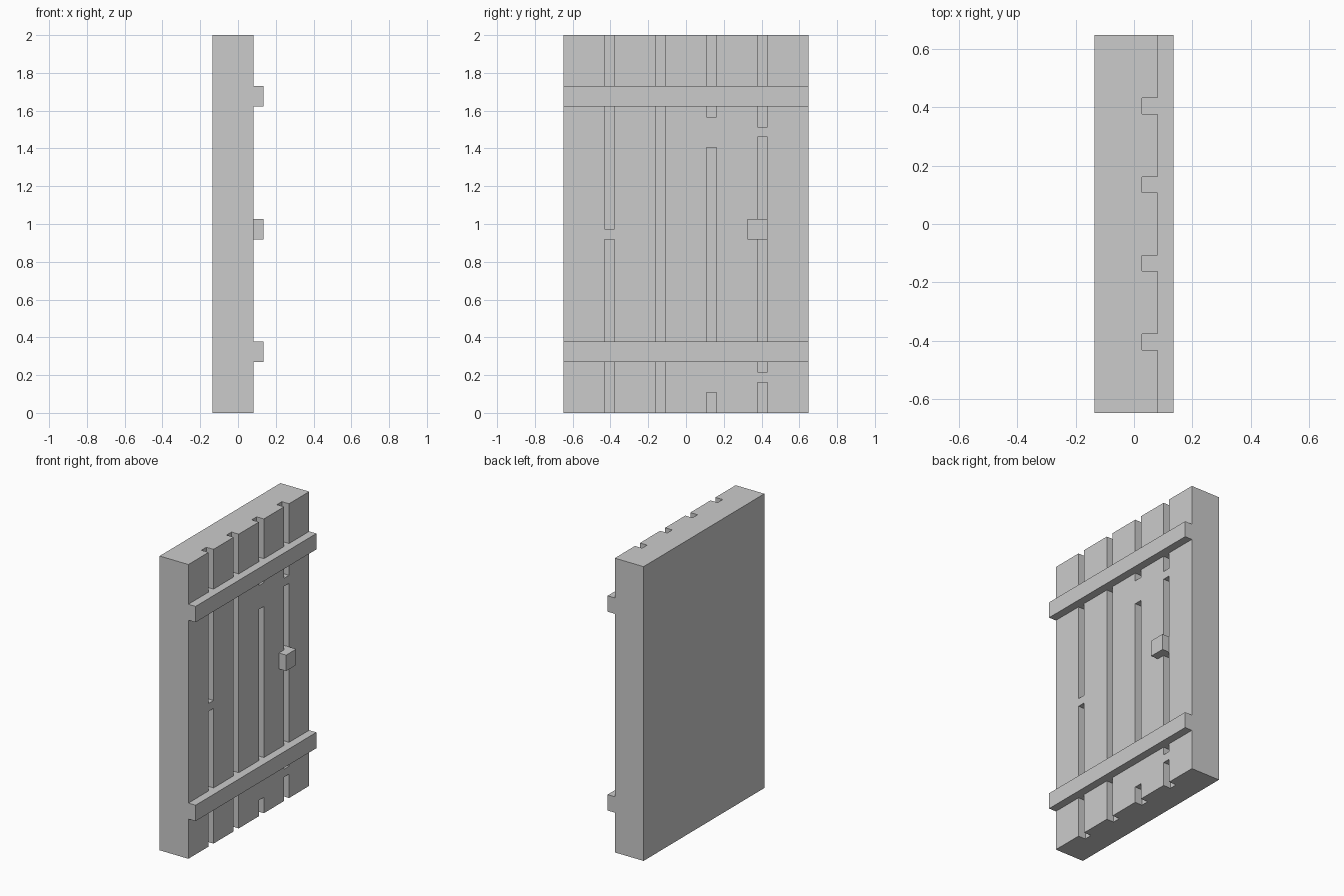
import bpy
import bmesh
from mathutils import Matrix, Vector

if "Cube" in bpy.data.objects:
    bpy.data.objects.remove(bpy.data.objects["Cube"])

U = 2 / 37  # grid unit: the door is 37 units tall


def add_box(bm, x, y, z):
    """Add a box from (min, max) ranges given in grid units."""
    lo, hi = Vector((x[0], y[0], z[0])) * U, Vector((x[1], y[1], z[1])) * U
    bmesh.ops.create_cube(
        bm, size=1,
        matrix=Matrix.Translation((lo + hi) / 2) @ Matrix.Diagonal((*(hi - lo), 1)))


def make(name, boxes):
    bm = bmesh.new()
    for b in boxes:
        add_box(bm, *b)
    mesh = bpy.data.meshes.new(name)
    bm.to_mesh(mesh)
    bm.free()
    obj = bpy.data.objects.new(name, mesh)
    bpy.context.collection.objects.link(obj)
    return obj


# Door slab
door = make("door_slab", [((-2.5, 1.5), (-12, 12), (0, 37))])

# Broken grooves between the planks: left edge -> height ranges
grooves = {
    -8: [(-1, 5), (7, 17), (18, 30), (32, 38)],
    -3: [(-1, 5), (7, 30), (32, 38)],
    2: [(-1, 2), (7, 26), (29, 30), (32, 38)],
    7: [(-1, 3), (4, 5), (7, 17), (19, 27), (28, 30), (32, 38)],
}
cutter = make("groove_cutter", [((0.5, 2.5), (y, y + 1), z)
                                for y, spans in grooves.items() for z in spans])
cutter.hide_render = True

mod = door.modifiers.new("plank_grooves", 'BOOLEAN')
mod.operation = 'DIFFERENCE'
mod.solver = 'EXACT'
mod.object = cutter
bpy.context.view_layer.objects.active = door
bpy.ops.object.modifier_apply(modifier=mod.name)
bpy.data.objects.remove(cutter)

# Cross battens
for name, z in (("lower_batten", 5), ("upper_batten", 30)):
    make(name, [((1.5, 2.5), (-12, 12), (z, z + 2))])

# Square door handle
make("handle", [((1.5, 2.5), (6, 8), (17, 19))])
